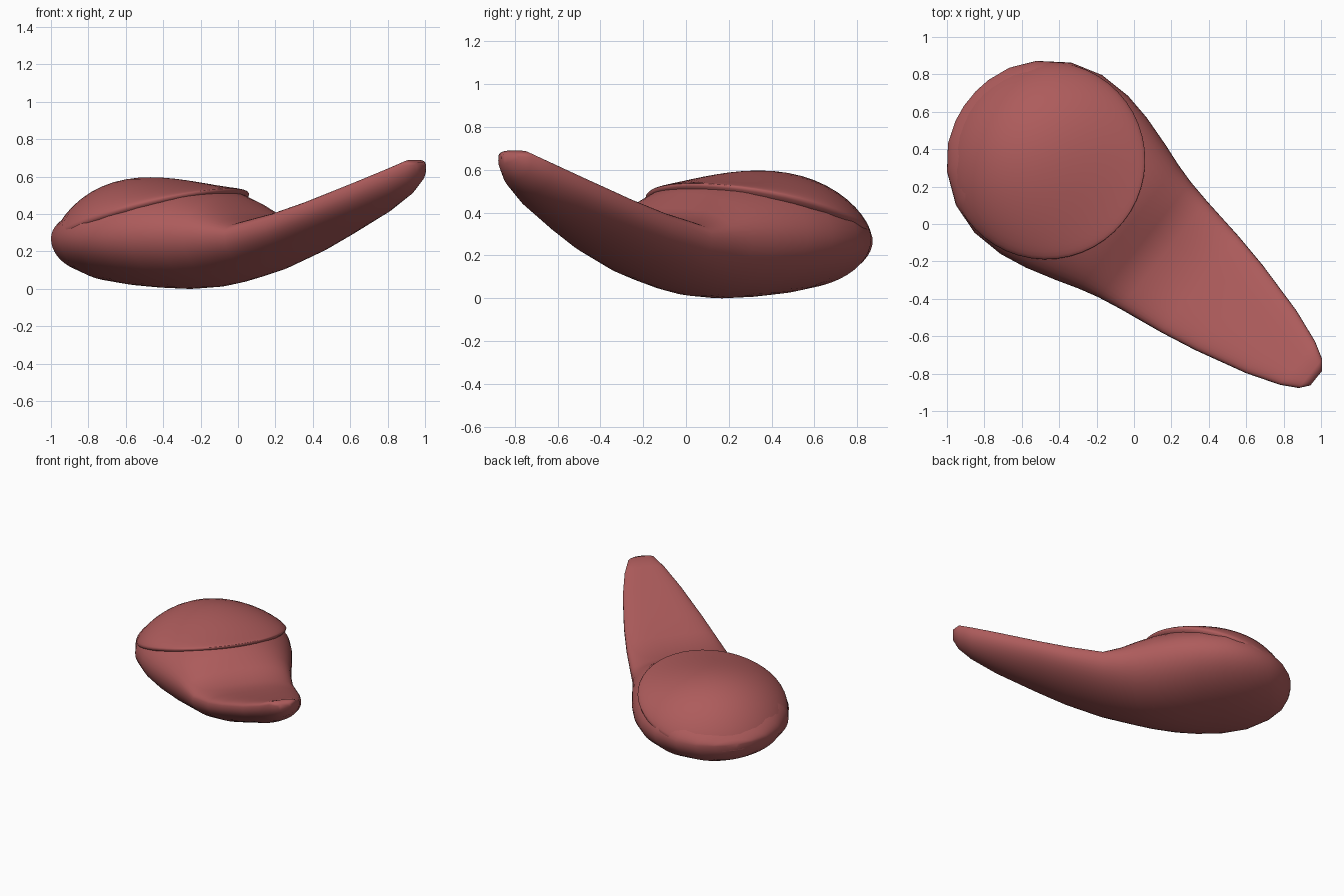
import bpy, bmesh, math
from mathutils import Vector, Matrix

if "Cube" in bpy.data.objects:
    bpy.data.objects.remove(bpy.data.objects["Cube"])

mat = bpy.data.materials.new("dusty red")
mat.diffuse_color = (0.42, 0.106, 0.106, 1)
mat.use_nodes = True
mat.node_tree.nodes["Principled BSDF"].inputs["Base Color"].default_value = mat.diffuse_color

# Everything is built along a local axis u, then turned and moved to the bowl centre
PLACE = Matrix.Translation((-0.45, 0.325, 0)) @ Matrix.Rotation(math.radians(-38.9), 4, 'Z')


def finish(bm, name):
    bmesh.ops.recalc_face_normals(bm, faces=bm.faces)
    bm.transform(PLACE)
    for f in bm.faces:
        f.smooth = True
    me = bpy.data.meshes.new(name)
    bm.to_mesh(me)
    bm.free()
    me.materials.append(mat)
    ob = bpy.data.objects.new(name, me)
    bpy.context.collection.objects.link(ob)
    return ob


# Body stations: u, half width, bottom z, widest z, top z
stations = [
    (-0.55, 0.05, 0.24, 0.27, 0.28),
    (-0.535, 0.14, 0.19, 0.27, 0.30),
    (-0.49, 0.26, 0.13, 0.27, 0.345),
    (-0.40, 0.38, 0.085, 0.27, 0.42),
    (-0.25, 0.49, 0.04, 0.275, 0.51),
    (-0.08, 0.542, 0.018, 0.28, 0.565),
    (0.10, 0.543, 0.005, 0.285, 0.58),
    (0.25, 0.515, 0.0, 0.29, 0.57),
    (0.42, 0.465, 0.01, 0.29, 0.54),
    (0.54, 0.425, 0.03, 0.285, 0.49),
    (0.65, 0.395, 0.055, 0.28, 0.42),
    (0.78, 0.37, 0.09, 0.28, 0.365),
    (1.03, 0.33, 0.18, 0.34, 0.415),
    (1.23, 0.29, 0.265, 0.41, 0.475),
    (1.52, 0.215, 0.39, 0.52, 0.58),
    (1.70, 0.15, 0.485, 0.60, 0.65),
    (1.79, 0.10, 0.555, 0.645, 0.69),
    (1.83, 0.05, 0.62, 0.655, 0.675),
]

# Bowl and handle, one loft
N = 48
bm = bmesh.new()
rings = []
for u, w, zb, zm, zt in stations:
    p = 2.0 + 1.5 * min(max((u - 0.5) / 0.5, 0), 1)   # flatter top on the handle
    ring = []
    for i in range(N):
        a = 2 * math.pi * i / N
        c, s = math.cos(a), math.sin(a)
        e = 2 / p if s > 1e-6 else 1.0
        v = w * math.copysign(abs(c) ** e, c)
        z = zm + (zt - zm) * s ** e if s > 1e-6 else zm + (zm - zb) * s
        ring.append(bm.verts.new((u, v, z)))
    rings.append(ring)
for r0, r1 in zip(rings, rings[1:]):
    for i in range(N):
        j = (i + 1) % N
        bm.faces.new((r0[i], r0[j], r1[j], r1[i]))
bm.faces.new(rings[0])
bm.faces.new(rings[-1])
finish(bm, "bowl_and_handle")

# Rounded mound in the bowl: its round rim is tilted, its crown is central
bm = bmesh.new()
bmesh.ops.create_uvsphere(bm, u_segments=48, v_segments=24, radius=1)
for vert in bm.verts:
    x, y, z = vert.co
    rim = 0.38 + 0.155 * x + 0.01 * y
    height = rim + (0.597 - rim) * z ** 1.4 if z > 1e-6 else rim + 0.1 * z
    vert.co = Vector((0.525 * x - 0.022, 0.53 * y, height))
finish(bm, "mound")
